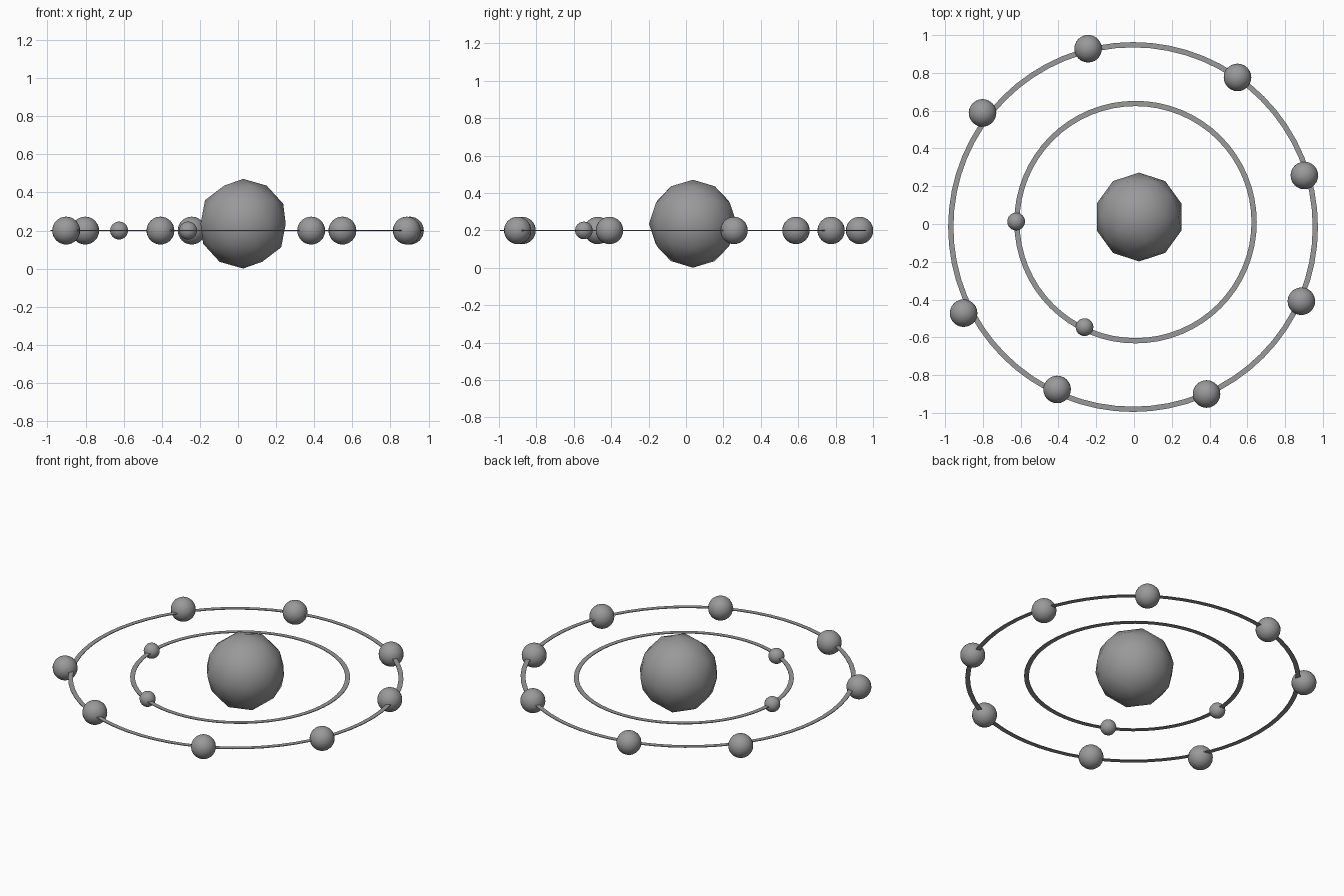
import bpy
import bmesh
from math import cos, sin, tau

cube = bpy.data.objects.get("Cube")
if cube:
    bpy.data.objects.remove(cube, do_unlink=True)

grey = bpy.data.materials.new("mid grey")
grey.use_nodes = True
COLOUR = (0.32, 0.32, 0.32, 1)
grey.diffuse_color = COLOUR
grey.node_tree.nodes["Principled BSDF"].inputs["Base Color"].default_value = COLOUR

LEVEL = 0.2  # height of the orbit plane


def add_object(name, bm, location, smooth):
    mesh = bpy.data.meshes.new(name)
    for face in bm.faces:
        face.smooth = smooth
    bm.to_mesh(mesh)
    bm.free()
    mesh.materials.append(grey)
    obj = bpy.data.objects.new(name, mesh)
    obj.location = location
    bpy.context.collection.objects.link(obj)


def ball(name, x, y, radius):
    bm = bmesh.new()
    bmesh.ops.create_uvsphere(bm, u_segments=24, v_segments=16, radius=radius)
    add_object(name, bm, (x, y, LEVEL), True)


def flat_ring(name, x, y, outer, width, sides=64, thick=0.004):
    bm = bmesh.new()
    profile = [(outer - width, -thick / 2), (outer, -thick / 2),
               (outer, thick / 2), (outer - width, thick / 2)]
    loops = [[bm.verts.new((r * cos(tau * i / sides), r * sin(tau * i / sides), z))
              for r, z in profile] for i in range(sides)]
    for i, a in enumerate(loops):
        b = loops[(i + 1) % sides]
        for j in range(4):
            k = (j + 1) % 4
            bm.faces.new((a[j], b[j], b[k], a[k]))
    bmesh.ops.recalc_face_normals(bm, faces=bm.faces)
    add_object(name, bm, (x, y, LEVEL), False)


# Faceted central ball
bm = bmesh.new()
bmesh.ops.create_icosphere(bm, subdivisions=2, radius=0.235)
add_object("nucleus", bm, (0.027, 0.037, 0.236), True)

# Orbits
flat_ring("inner_orbit", 0.008, 0.01, 0.642, 0.028)
flat_ring("outer_orbit", -0.005, -0.016, 0.979, 0.028)

# Small balls on the inner orbit
for n, (x, y) in enumerate([(-0.624, 0.013), (-0.262, -0.546)], 1):
    ball(f"inner_ball_{n}", x, y, 0.047)

# Larger balls on the outer orbit
OUTER = [(-0.243, 0.928), (0.548, 0.776), (0.902, 0.257), (0.886, -0.409),
         (0.384, -0.9), (-0.407, -0.876), (-0.902, -0.472), (-0.802, 0.588)]
for n, (x, y) in enumerate(OUTER, 1):
    ball(f"outer_ball_{n}", x, y, 0.073)
